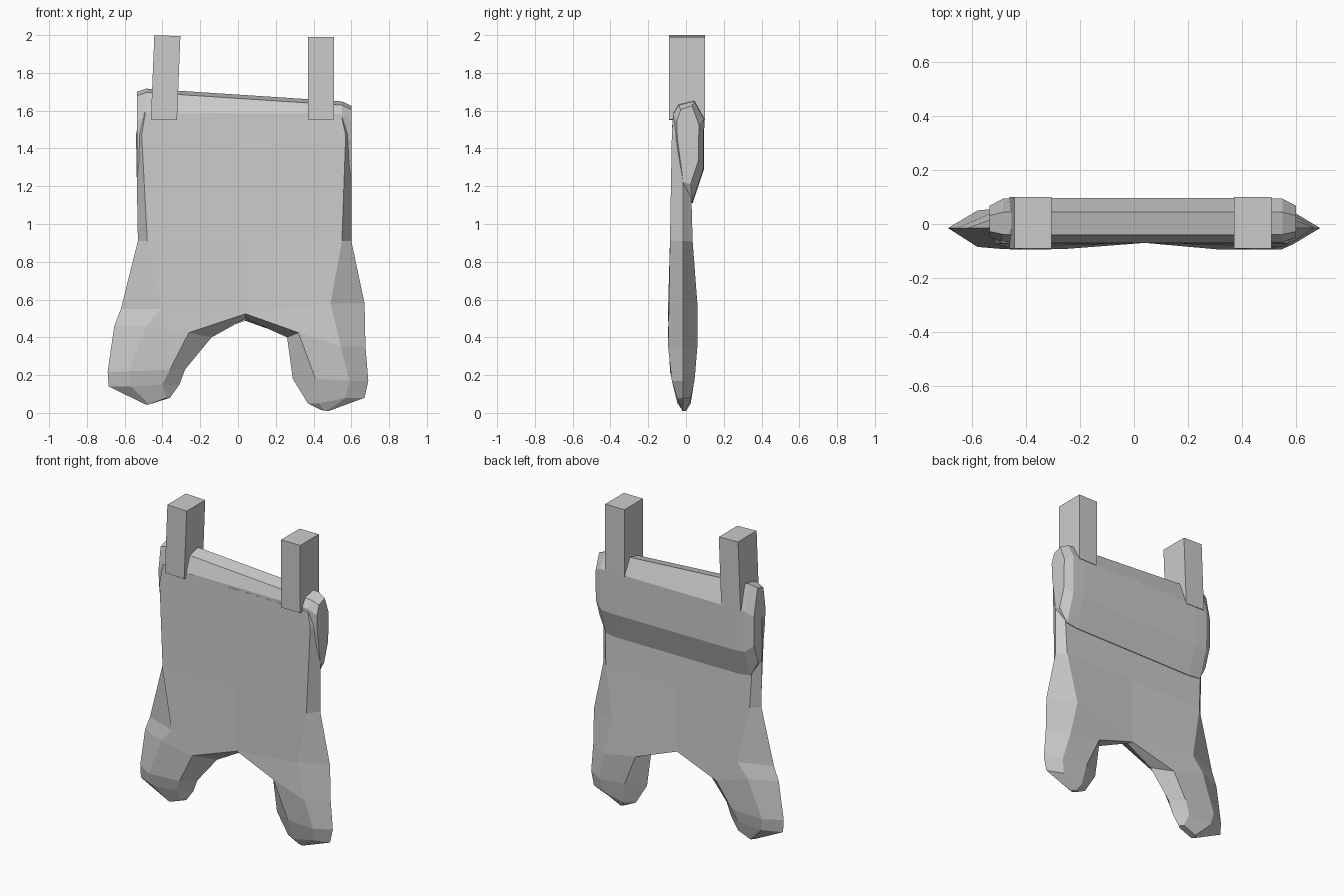
import bpy, bmesh
from mathutils import Vector

cube = bpy.data.objects.get("Cube")
if cube:
    bpy.data.objects.remove(cube)

grey = bpy.data.materials.new("plain_grey")
grey.use_nodes = True
grey.diffuse_color = (0.6, 0.6, 0.6, 1)
grey.node_tree.nodes["Principled BSDF"].inputs["Base Color"].default_value = (0.6, 0.6, 0.6, 1)


def finish(name, bm):
    bmesh.ops.remove_doubles(bm, verts=bm.verts, dist=0.0005)
    bmesh.ops.recalc_face_normals(bm, faces=bm.faces)
    mesh = bpy.data.meshes.new(name)
    bm.to_mesh(mesh)
    bm.free()
    mesh.materials.append(grey)
    obj = bpy.data.objects.new(name, mesh)
    bpy.context.collection.objects.link(obj)
    return obj


def loft(bm, rings, skip=lambda row, seg: False, caps=(True, True)):
    rows = [[bm.verts.new(p) for p in ring] for ring in rings]
    n = len(rows[0])
    for r in range(len(rows) - 1):
        for s in range(n):
            if not skip(r, s):
                t = (s + 1) % n
                bm.faces.new((rows[r][s], rows[r][t], rows[r + 1][t], rows[r + 1][s]))
    for cap, row in zip(caps, (rows[0], rows[-1])):
        if cap:
            bm.faces.new(row)


RIM = -0.015
CENTRE = 0.04

# Rows: outer x, outer z, inner x, inner z, outer inset, inner inset, front y, back y
right_rows = [
    (-0.52, 1.59, CENTRE, 1.57, 0.03, 0, -0.07, 0.02),
    (-0.54, 1.47, CENTRE, 1.40, 0.03, 0, -0.075, 0.02),
    (-0.53, 0.91, CENTRE, 0.91, 0.05, 0, -0.085, 0.035),
    (-0.62, 0.55, CENTRE, 0.50, 0.21, 0, -0.095, 0.06),
    (-0.655, 0.46, -0.14, 0.40, 0.17, 0.12, -0.093, 0.06),
    (-0.69, 0.22, -0.28, 0.23, 0.11, 0.08, -0.085, 0.05),
    (-0.685, 0.14, -0.31, 0.15, 0.12, 0.09, -0.065, 0.035),
    (-0.49, 0.045, -0.36, 0.08, 0.02, 0.02, -0.03, 0.01),
]
left_rows = [
    (0.58, 1.56, CENTRE, 1.57, 0.03, 0, -0.07, 0.02),
    (0.60, 1.47, CENTRE, 1.40, 0.03, 0, -0.075, 0.02),
    (0.60, 0.91, CENTRE, 0.91, 0.05, 0, -0.085, 0.035),
    (0.67, 0.58, CENTRE, 0.50, 0.18, 0, -0.09, 0.06),
    (0.675, 0.35, 0.26, 0.40, 0.13, 0.06, -0.095, 0.06),
    (0.69, 0.17, 0.29, 0.18, 0.10, 0.12, -0.075, 0.045),
    (0.67, 0.08, 0.37, 0.05, 0.10, 0.06, -0.045, 0.025),
    (0.48, 0.01, 0.44, 0.015, 0.01, 0.01, -0.02, 0.0),
]


def half_ring(row):
    xo, zo, xi, zi, a, b, yf, yb = row
    side = 1 if xo > 0 else -1
    centred = b == 0
    front_in = -0.07 if centred else yf
    back_in = min(yb, 0.035) if centred else yb
    lift = 0.025 if zi < 0.55 and zi > 0.3 else 0
    fo, fi = xo - side * a, xi + side * b
    return [(xo, RIM, zo), (fo, yf, zo), (fi, front_in, zi + lift),
            (xi, RIM, zi), (fi, back_in, zi - lift * 0.5), (fo, yb, zo)]


# Flat body with two stubby legs, joined down the centre
body = bmesh.new()
for rows in (right_rows, left_rows):
    loft(body, [half_ring(r) for r in rows],
         skip=lambda row, seg: row < 3 and seg in (2, 3))
finish("body", body)

# Thick flap folded over the top of the back
profile = [(-0.07, 1.585), (-0.04, 1.665), (0.045, 1.685), (0.097, 1.56),
           (0.095, 1.29), (0.035, 1.11), (-0.02, 1.12), (-0.065, 1.45)]
flap = bmesh.new()
rings = []
for x, shrink in ((-0.535, 0.7), (-0.485, 0.97), (-0.40, 1), (0.47, 1), (0.55, 0.97), (0.60, 0.7)):
    mid = Vector((0.0, 1.45))
    ring = []
    for y, z in profile:
        p = mid + (Vector((y, z)) - mid) * shrink
        # the top edge slopes down toward the left, the ends stay tall
        if z > 1.6:
            p.y = z - 0.065 * x - (0.02 if shrink < 0.9 else 0)
        ring.append((x, p.x, p.y))
    rings.append(ring)
loft(flap, rings)
finish("back_flap", flap)


# Square shoulder straps
def strap(name, x, top, lean):
    bm = bmesh.new()
    loft(bm, [[(x + dx + shift, y, z + dz * dx)
               for dx, y in ((-0.069, -0.09), (0.069, -0.09), (0.069, 0.1), (-0.069, 0.1))]
              for z, shift, dz in ((1.552, -lean, -lean * 4), (top, lean, -lean * 4))])
    finish(name, bm)


strap("right_strap", -0.383, 1.997, 0.009)
strap("left_strap", 0.44, 1.99, 0.0)
